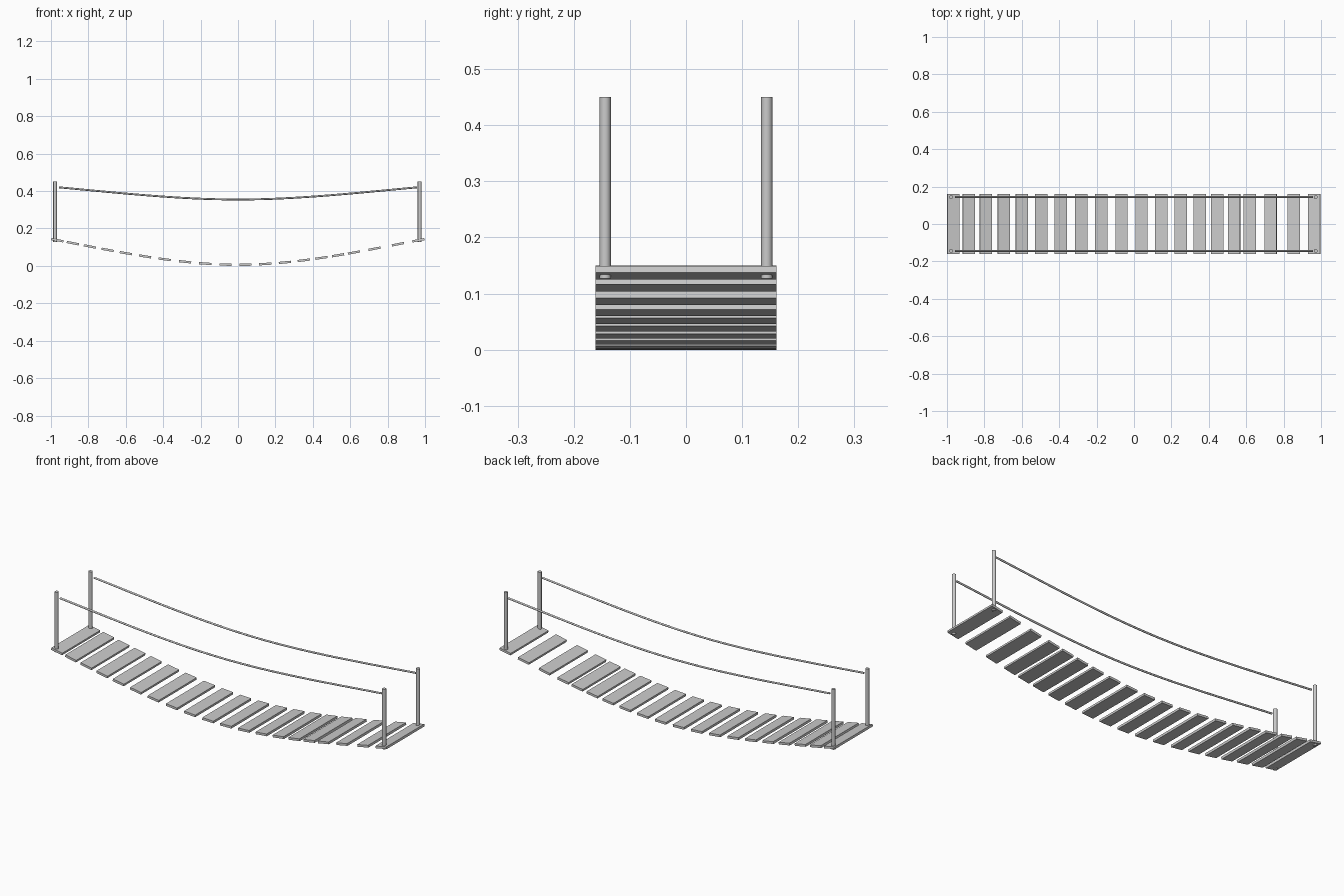
import bpy, math
from mathutils import Vector

if "Cube" in bpy.data.objects:
    bpy.data.objects.remove(bpy.data.objects["Cube"])

def sag(x, low, high, slope):
    """Height of a hanging line: flat in the middle, near straight at the ends."""
    t = abs(x)
    u = 1 - t
    return low * (u**3 + 3*t*u*u) + (high - slope/3) * 3*t*t*u + high * t**3

def deck(x):
    return sag(x, 0.006, 0.144, 0.19)

# Walking planks, tilted to follow the sag
PLANKS = [-0.966, -0.883, -0.792, -0.697, -0.60, -0.497, -0.392, -0.283,
          -0.175, -0.067, 0.040, 0.146, 0.251, 0.352, 0.446, 0.535,
          0.620, 0.730, 0.855, 0.964]
for i, x in enumerate(PLANKS):
    slope = (deck(x + 0.02) - deck(x - 0.02)) / 0.04
    bpy.ops.mesh.primitive_cube_add(size=1, location=(x, 0, deck(x)),
                                    rotation=(0, -math.atan(slope), 0))
    plank = bpy.context.object
    plank.name = f"plank_{i + 1}"
    plank.scale = (0.066, 0.322, 0.012)

# Corner posts
for end, px in (("left", -0.978), ("right", 0.971)):
    for side, y in (("front", -0.144), ("back", 0.144)):
        bpy.ops.mesh.primitive_cylinder_add(vertices=16, radius=0.01, depth=0.323,
                                            location=(px, y, 0.2885))
        post = bpy.context.object
        post.name = f"post_{end}_{side}"
        bpy.ops.object.shade_smooth_by_angle()

# Hand ropes
for side, y in (("front", -0.144), ("back", 0.144)):
    curve = bpy.data.curves.new(f"hand_rope_{side}", 'CURVE')
    curve.dimensions = '3D'
    curve.bevel_depth = 0.005
    curve.bevel_resolution = 2
    curve.use_fill_caps = True
    spline = curve.splines.new('POLY')
    n = 32
    spline.points.add(n)
    for k in range(n + 1):
        x = -0.957 + 1.914 * k / n
        spline.points[k].co = (x, y, sag(x, 0.355, 0.424, 0.09), 1)
    spline.use_smooth = True
    rope = bpy.data.objects.new(f"hand_rope_{side}", curve)
    bpy.context.collection.objects.link(rope)
